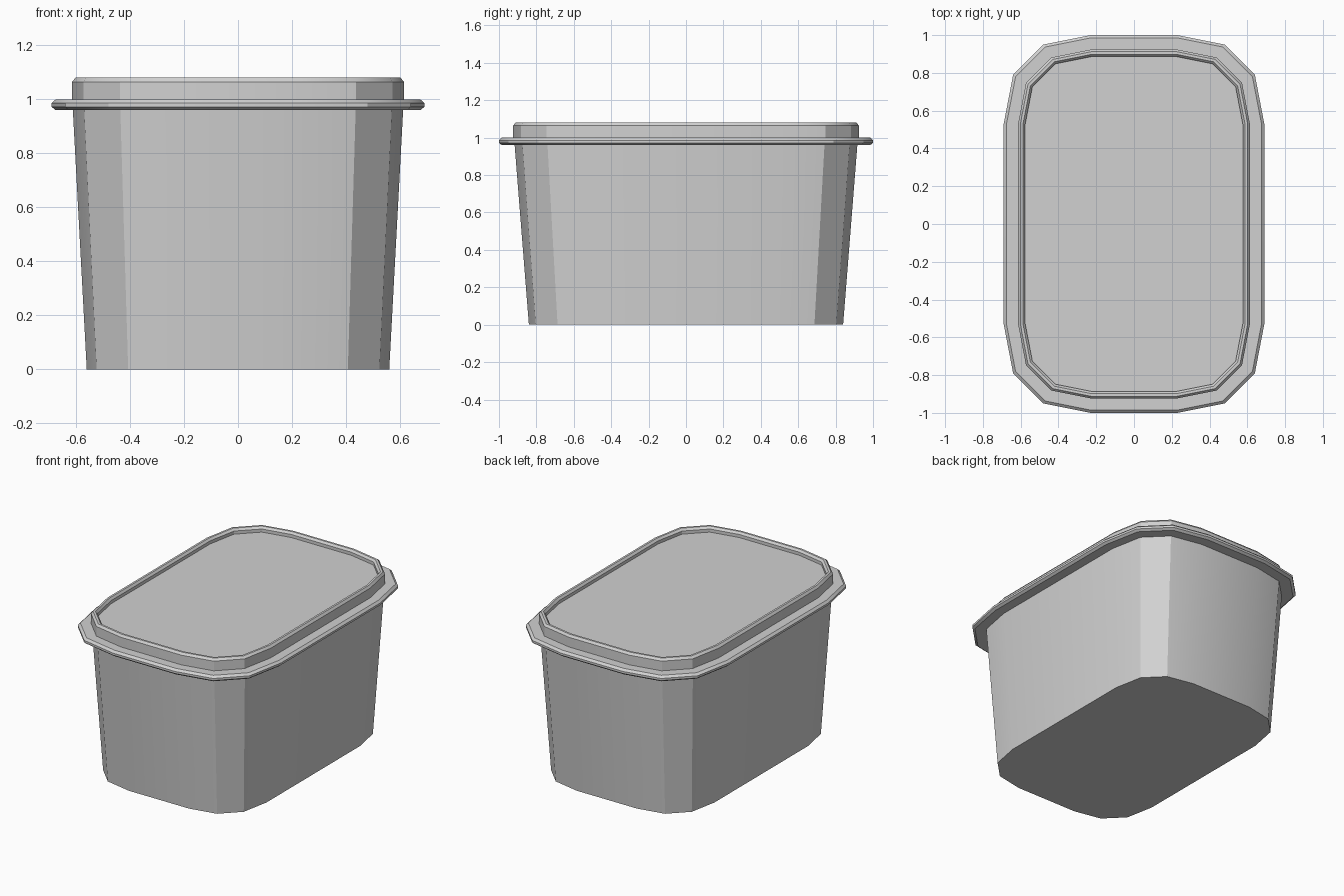
import bpy, bmesh
from math import radians

cube = bpy.data.objects.get("Cube")
if cube:
    bpy.data.objects.remove(cube, do_unlink=True)

GREY = 0.64
plastic = bpy.data.materials.new("grey plastic")
plastic.use_nodes = True
plastic.diffuse_color = (GREY, GREY, GREY, 1)
plastic.node_tree.nodes["Principled BSDF"].inputs["Base Color"].default_value = (GREY, GREY, GREY, 1)


def outline(hx, hy):
    """Sixteen-sided rounded rectangle, anticlockwise from the +x side."""
    k = 0.73 + (hx - 0.56) * 2.08          # corner size grows with width
    quarter = [(hx, hy - 0.47 * k), (hx - 0.05 * k, hy - 0.21 * k),
               (hx - 0.21 * k, hy - 0.05 * k), (hx - 0.46 * k, hy)]
    half = quarter + [(-x, y) for x, y in reversed(quarter)]
    return half + [(-x, -y) for x, y in half]


def loft(name, profile):
    """Stack outlines given as (half width, half length, height), capped at both ends."""
    bm = bmesh.new()
    rings = [[bm.verts.new((x, y, z)) for x, y in outline(hx, hy)]
             for hx, hy, z in profile]
    for low, high in zip(rings, rings[1:]):
        for i in range(len(low)):
            j = (i + 1) % len(low)
            bm.faces.new((low[i], low[j], high[j], high[i]))
    bm.faces.new(rings[0][::-1])
    bm.faces.new(rings[-1])
    bmesh.ops.recalc_face_normals(bm, faces=bm.faces)
    mesh = bpy.data.meshes.new(name)
    bm.to_mesh(mesh)
    bm.free()
    mesh.materials.append(plastic)
    obj = bpy.data.objects.new(name, mesh)
    bpy.context.collection.objects.link(obj)
    bpy.ops.object.select_all(action="DESELECT")
    obj.select_set(True)
    bpy.context.view_layer.objects.active = obj
    bpy.ops.object.shade_smooth_by_angle(angle=radians(30))
    return obj


# Tapered tub
loft("tub", [(0.56, 0.84, 0), (0.612, 0.917, 0.97)])

# Lid: bevelled flange, raised wall, rounded lip and recessed panel
lid_profile = [(0.61, 0.96), (0.675, 0.96), (0.69, 0.972), (0.69, 0.986),
               (0.675, 1.0), (0.614, 1.0), (0.614, 1.065), (0.602, 1.08),
               (0.588, 1.08), (0.576, 1.066), (0.576, 1.045)]
loft("lid", [(w, w + 0.31, z) for w, z in lid_profile])
